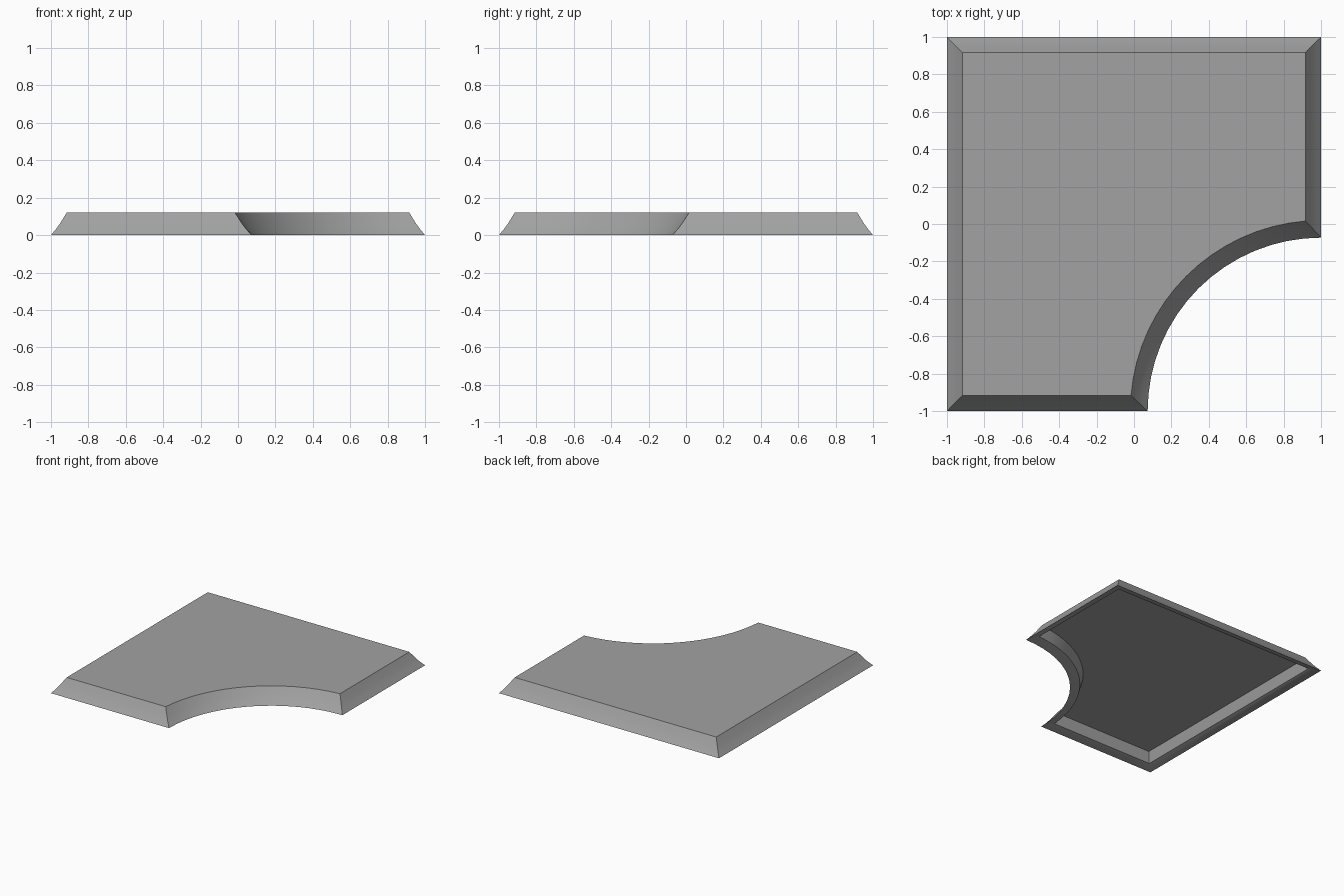
import bpy, bmesh, math

if "Cube" in bpy.data.objects:
    bpy.data.objects.remove(bpy.data.objects["Cube"])

# Wall profile as (inset from outer edge, height): flared outside, lipped inside
OUTER = [(0.0, 0.0), (0.028, 0.034), (0.05, 0.065), (0.084, 0.12)]
INNER = [(0.035, 0.01), (0.068, 0.022), (0.09, 0.108)]
CENTRE = (1.0, -1.0)      # corner that the round notch is cut around
SEGMENTS = 16


def outline(inset, z):
    """Square with one quarter-round notch, moved inwards by inset."""
    e = 1.0 - inset
    r = 0.927 + 1.1 * inset
    a = math.asin(inset / r)          # trims the arc to the inset sides
    start, end = math.pi / 2 + a, math.pi - a
    pts = [(-e, -e)]
    for i in range(SEGMENTS + 1):
        t = end + (start - end) * i / SEGMENTS
        pts.append((CENTRE[0] + r * math.cos(t), CENTRE[1] + r * math.sin(t)))
    pts += [(e, e), (-e, e)]
    return [(x, y, z) for x, y in pts]


# Hollow tile: outlines joined from the recess ceiling, round the rim, to the top
bm = bmesh.new()
profile = INNER[::-1] + OUTER
loops = [[bm.verts.new(p) for p in outline(d, z)] for d, z in profile]
for low, high in zip(loops, loops[1:]):
    n = len(low)
    for i in range(n):
        j = (i + 1) % n
        bm.faces.new((low[i], low[j], high[j], high[i]))
bm.faces.new(loops[-1])               # top face
bm.faces.new(loops[0][::-1])          # recess ceiling
bmesh.ops.recalc_face_normals(bm, faces=bm.faces)

mesh = bpy.data.meshes.new("notched_tile")
bm.to_mesh(mesh)
bm.free()
tile = bpy.data.objects.new("notched_tile", mesh)
bpy.context.collection.objects.link(tile)

# Dark grey stone
stone = bpy.data.materials.new("dark_grey")
stone.diffuse_color = (0.36, 0.36, 0.36, 1.0)
stone.use_nodes = True
stone.node_tree.nodes["Principled BSDF"].inputs["Base Color"].default_value = stone.diffuse_color
mesh.materials.append(stone)

# Smooth the flare and the round notch, keep the mitred corners sharp
bpy.context.view_layer.objects.active = tile
tile.select_set(True)
bpy.ops.object.shade_smooth_by_angle(angle=math.radians(25))
